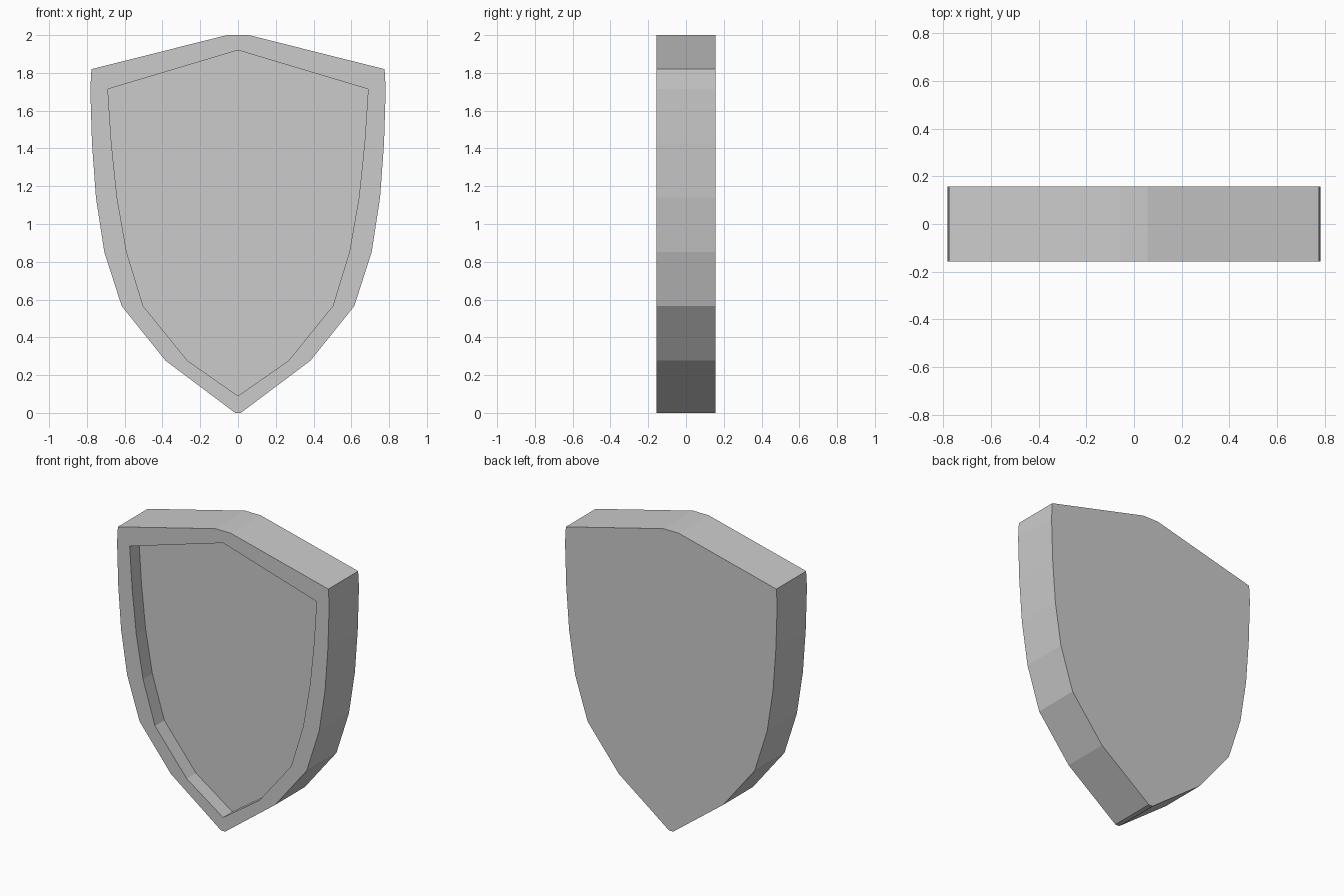
import bpy, bmesh

if "Cube" in bpy.data.objects:
    bpy.data.objects.remove(bpy.data.objects["Cube"])

HALF = 0.157      # half thickness
RECESS = 0.098    # depth of the sunken front face

# right-hand half outlines (x, z), from bottom to top
OUTER = [(0.015, 0), (0.384, 0.277), (0.616, 0.566), (0.708, 0.853), (0.752, 1.139),
         (0.773, 1.426), (0.782, 1.714), (0.776, 1.82), (0.057, 2.0)]
INNER = [(0, 0.09), (0.268, 0.277), (0.502, 0.566), (0.59, 0.853), (0.64, 1.139),
         (0.67, 1.426), (0.689, 1.714), (0, 1.92)]


def mirrored(half):
    return half + [(-x, z) for x, z in reversed(half) if x > 0]


def slab(name, half, y0, y1):
    """Extrude a mirrored outline from y0 to y1."""
    bm = bmesh.new()
    face = bm.faces.new([bm.verts.new((x, y0, z)) for x, z in mirrored(half)])
    ext = bmesh.ops.extrude_face_region(bm, geom=[face], use_keep_orig=True)
    verts = [g for g in ext["geom"] if isinstance(g, bmesh.types.BMVert)]
    bmesh.ops.translate(bm, verts=verts, vec=(0, y1 - y0, 0))
    bmesh.ops.recalc_face_normals(bm, faces=bm.faces)
    mesh = bpy.data.meshes.new(name)
    bm.to_mesh(mesh)
    bm.free()
    obj = bpy.data.objects.new(name, mesh)
    bpy.context.collection.objects.link(obj)
    return obj


# shield body with raised rim, front recess cut out
shield = slab("shield", OUTER, -HALF, HALF)
cutter = slab("recess_cutter", INNER, -HALF - 0.1, -HALF + RECESS)
cutter.hide_render = True

mod = shield.modifiers.new("recess", 'BOOLEAN')
mod.operation = 'DIFFERENCE'
mod.solver = 'EXACT'
mod.object = cutter
bpy.context.view_layer.objects.active = shield
bpy.ops.object.modifier_apply(modifier=mod.name)
bpy.data.objects.remove(cutter)
